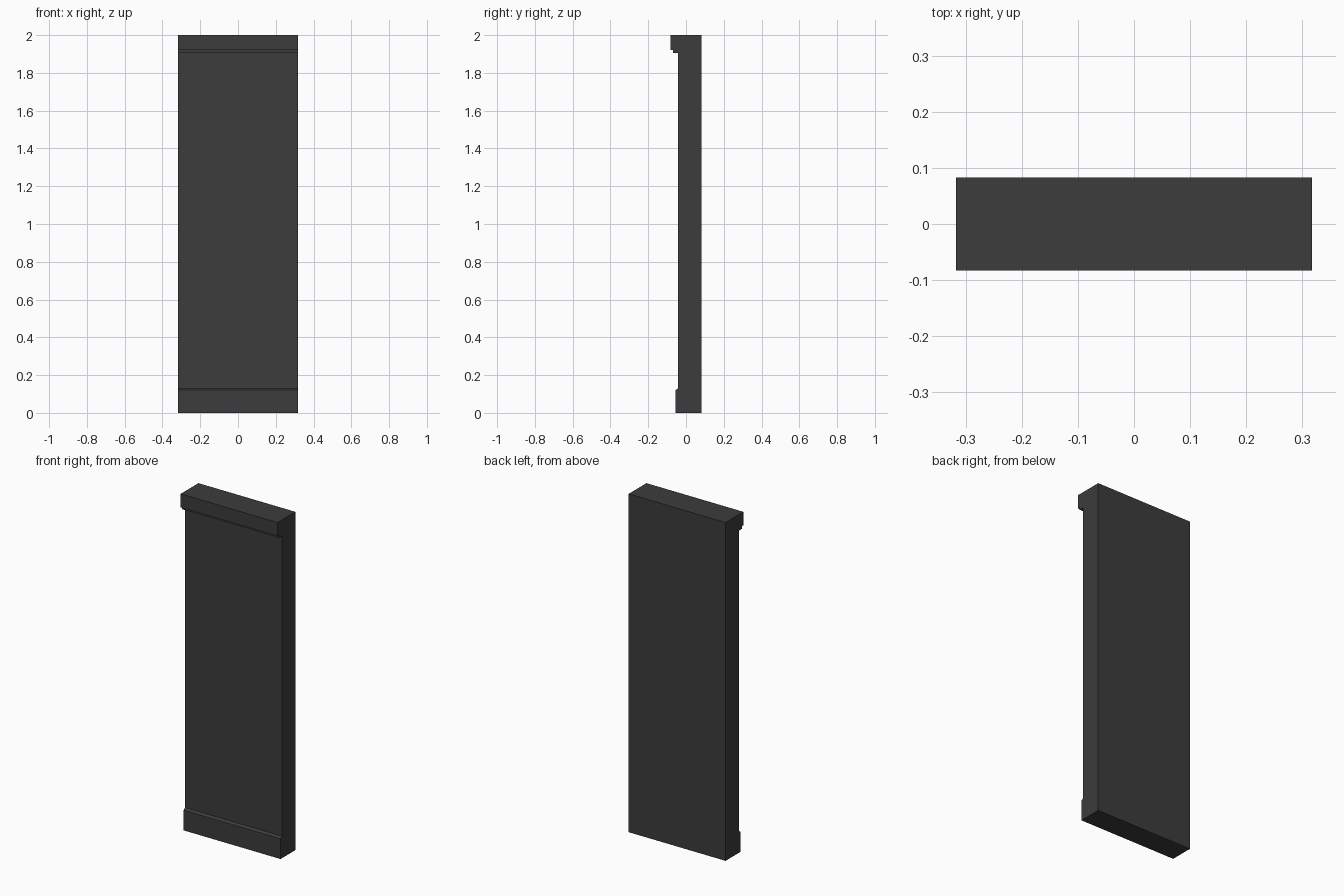
import bpy
import bmesh

cube = bpy.data.objects.get("Cube")
if cube:
    bpy.data.objects.remove(cube, do_unlink=True)

HALF_WIDTH = 0.317
BACK = 0.083
SHAFT_FRONT = -0.042

# Dark grey finish
grey = bpy.data.materials.new("dark_grey")
grey.use_nodes = True
colour = (0.045, 0.045, 0.045, 1)
grey.diffuse_color = colour
grey.node_tree.nodes["Principled BSDF"].inputs["Base Color"].default_value = colour


def extrude_profile(name, profile):
    """Sweep a (y, z) side profile across the full width."""
    bm = bmesh.new()
    face = bm.faces.new([bm.verts.new((-HALF_WIDTH, y, z)) for y, z in profile])
    swept = bmesh.ops.extrude_face_region(bm, geom=[face])["geom"]
    verts = [v for v in swept if isinstance(v, bmesh.types.BMVert)]
    bmesh.ops.translate(bm, verts=verts, vec=(2 * HALF_WIDTH, 0, 0))
    bmesh.ops.recalc_face_normals(bm, faces=bm.faces)
    mesh = bpy.data.meshes.new(name)
    bm.to_mesh(mesh)
    bm.free()
    mesh.materials.append(grey)
    obj = bpy.data.objects.new(name, mesh)
    bpy.context.collection.objects.link(obj)
    return obj


# Plinth with a chamfered top edge
plinth = [(BACK, 0), (-0.055, 0), (-0.055, 0.12), (SHAFT_FRONT, 0.13)]
# Stepped cap that overhangs the front
cap = [(SHAFT_FRONT, 1.905), (-0.07, 1.905), (-0.07, 1.92),
       (-0.083, 1.92), (-0.083, 2), (BACK, 2)]

# One continuous slab: plinth, plain shaft and cap
extrude_profile("pilaster_panel", plinth + cap)
